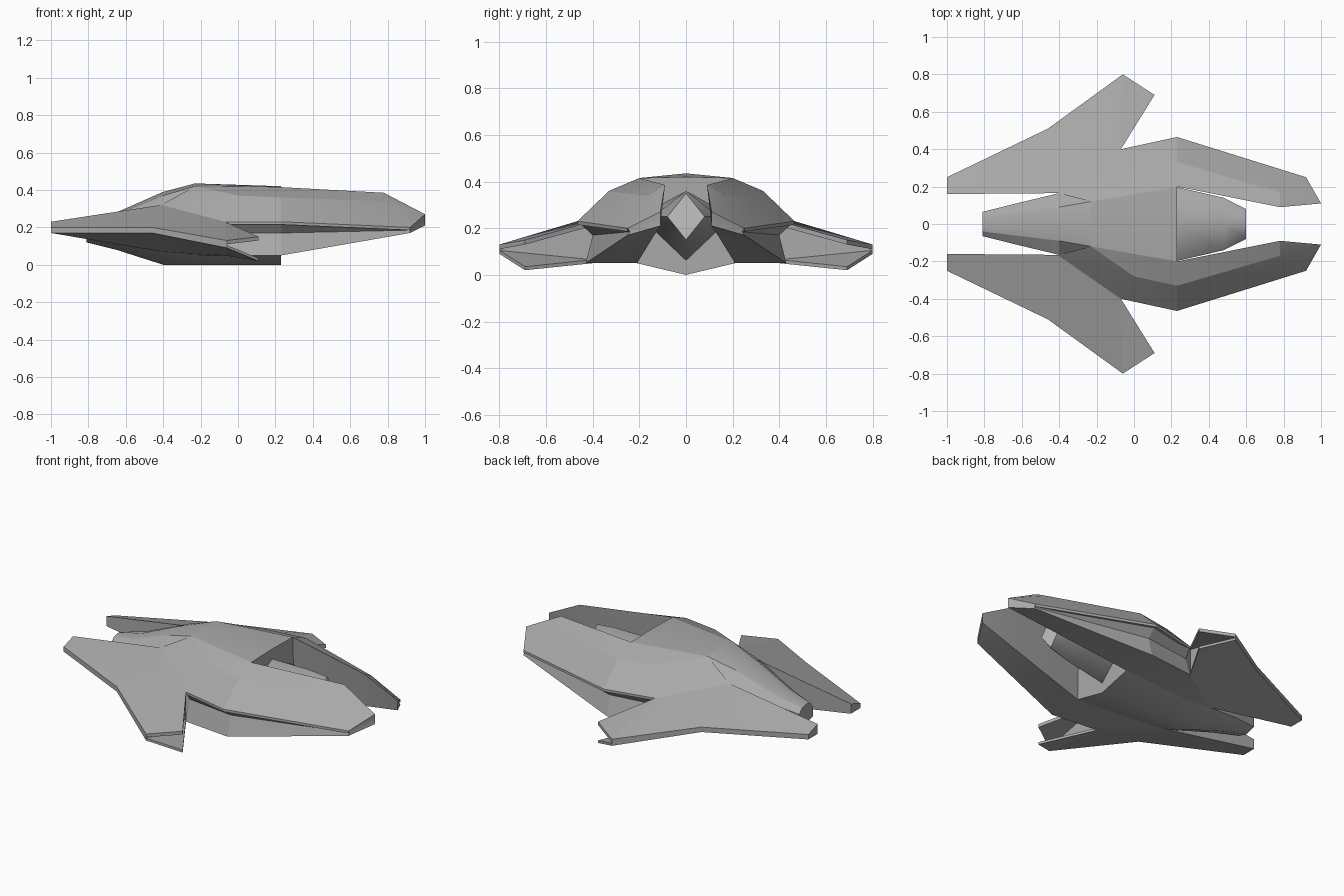
import bpy, bmesh, math
from mathutils import Vector

cube = bpy.data.objects.get("Cube")
if cube:
    bpy.data.objects.remove(cube, do_unlink=True)


def make_material(name, level):
    mat = bpy.data.materials.new(name)
    mat.use_nodes = True
    colour = (level, level, level, 1)
    mat.diffuse_color = colour
    mat.node_tree.nodes["Principled BSDF"].inputs["Base Color"].default_value = colour
    return mat


hull_grey = make_material("hull grey", 0.4)
engine_grey = make_material("engine light grey", 0.55)


def station(x, *profile):
    """Cross-section with every point at the same x."""
    return [(x, y, z) for y, z in profile]


def loft(name, sections, detail=None):
    """Skin closed cross-sections, cap the ends and mirror the part across y."""
    bm = bmesh.new()
    rings = [[bm.verts.new(p) for p in section] for section in sections]
    count = len(rings[0])
    for a, b in zip(rings, rings[1:]):
        for i in range(count):
            j = (i + 1) % count
            bm.faces.new((a[i], a[j], b[j], b[i]))
    bm.faces.new(rings[0])
    bm.faces.new(rings[-1])
    bmesh.ops.remove_doubles(bm, verts=bm.verts, dist=0.0005)
    bmesh.ops.dissolve_degenerate(bm, edges=bm.edges, dist=0.0005)
    bmesh.ops.recalc_face_normals(bm, faces=bm.faces)
    # open the halves along the centre plane so the mirror welds them
    middle = [f for f in bm.faces if all(abs(v.co.y) < 0.001 for v in f.verts)]
    bmesh.ops.delete(bm, geom=middle, context="FACES")
    if detail:
        detail(bm)
    mesh = bpy.data.meshes.new(name)
    bm.to_mesh(mesh)
    bm.free()
    mesh.materials.append(hull_grey)
    mesh.materials.append(engine_grey)
    obj = bpy.data.objects.new(name, mesh)
    bpy.context.collection.objects.link(obj)
    mirror = obj.modifiers.new("Mirror", "MIRROR")
    mirror.use_axis = (False, True, False)
    bpy.ops.object.select_all(action="DESELECT")
    obj.select_set(True)
    bpy.context.view_layer.objects.active = obj
    bpy.ops.object.shade_smooth_by_angle(angle=math.radians(14))
    return obj


def sheet(name, corners, thickness):
    """Thin plate hanging below its top corners."""
    drop = Vector((0, 0, thickness))
    return loft(name, [corners, [Vector(c) - drop for c in corners]])


# central fuselage with blunt nose and shallow keel
loft("fuselage", [
    station(-0.81, (0, 0.24), (0.04, 0.23), (0.065, 0.2), (0.065, 0.14), (0, 0.12)),
    station(-0.65, (0, 0.28), (0.06, 0.27), (0.105, 0.24), (0.105, 0.12), (0, 0.08)),
    station(-0.4, (0, 0.39), (0.09, 0.37), (0.165, 0.32), (0.165, 0.07), (0, 0)),
    station(-0.23, (0, 0.435), (0.12, 0.42), (0.16, 0.35), (0.17, 0.05), (0, 0)),
    station(0.23, (0, 0.42), (0.2, 0.415), (0.205, 0.3), (0.21, 0.05), (0, 0)),
])


# rear engine pod with a lighter outlet
def outlet(bm):
    end = [f for f in bm.faces if f.normal.x > 0.95 and f.calc_center_median().x > 0.55]
    for face in end:
        face.material_index = 1


loft("engine_pod", [
    station(0.22, (0, 0.36), (0.2, 0.25), (0, 0.06)),
    station(0.48, (0, 0.36), (0.14, 0.25), (0, 0.11)),
    station(0.6, (0, 0.35), (0.08, 0.25), (0, 0.15)),
], outlet)

# forward-pointing wings
root_top, root_low = (-0.07, 0.4, 0.23), (-0.07, 0.4, 0.05)
tip_top, tip_low = (-0.06, 0.8, 0.13), (-0.06, 0.8, 0.09)
shoulder_top, shoulder_low = (-0.41, 0.165, 0.32), (-0.41, 0.165, 0.07)
loft("wing", [
    station(-1, (0.16, 0.23), (0.25, 0.2), (0.25, 0.17), (0.16, 0.17)),
    [shoulder_top, (-0.46, 0.51, 0.2), (-0.46, 0.51, 0.17), shoulder_low],
    [root_top, tip_top, tip_low, root_low],
])

# split trailing edge of each wing
sheet("wing_upper_flap", [root_top, tip_top, (0.11, 0.69, 0.15)], 0.02)
sheet("wing_lower_flap", [(-0.07, 0.4, 0.065), (-0.06, 0.8, 0.105), (0.11, 0.69, 0.035)], 0.015)

# swept rear nacelles: ridge, bevel, rim, groove, outer and inner keel
loft("nacelle", [
    [shoulder_top] * 3 + [(-0.41, 0.165, 0.2)] + [shoulder_low] * 2,
    [(-0.23, 0.12, 0.42), (0, 0.28, 0.37), root_top,
     (-0.07, 0.36, 0.17), root_low, (-0.23, 0.17, 0.05)],
    station(0.23, (0.2, 0.415), (0.33, 0.36), (0.465, 0.23),
            (0.4, 0.17), (0.43, 0.05), (0.21, 0.05)),
    [(0.78, 0.09, 0.385), (0.78, 0.17, 0.34), (0.92, 0.25, 0.2),
     (0.92, 0.24, 0.185), (0.92, 0.25, 0.17), (0.78, 0.14, 0.164)],
    [(1, 0.11, 0.27)] * 3 + [(1, 0.11, 0.24)] + [(1, 0.11, 0.21)] * 2,
])

# thin lip along the outer rim of each nacelle
sheet("nacelle_rim", [root_top, (0.23, 0.465, 0.23), (0.92, 0.25, 0.2),
                      (0.23, 0.41, 0.23)], 0.015)
